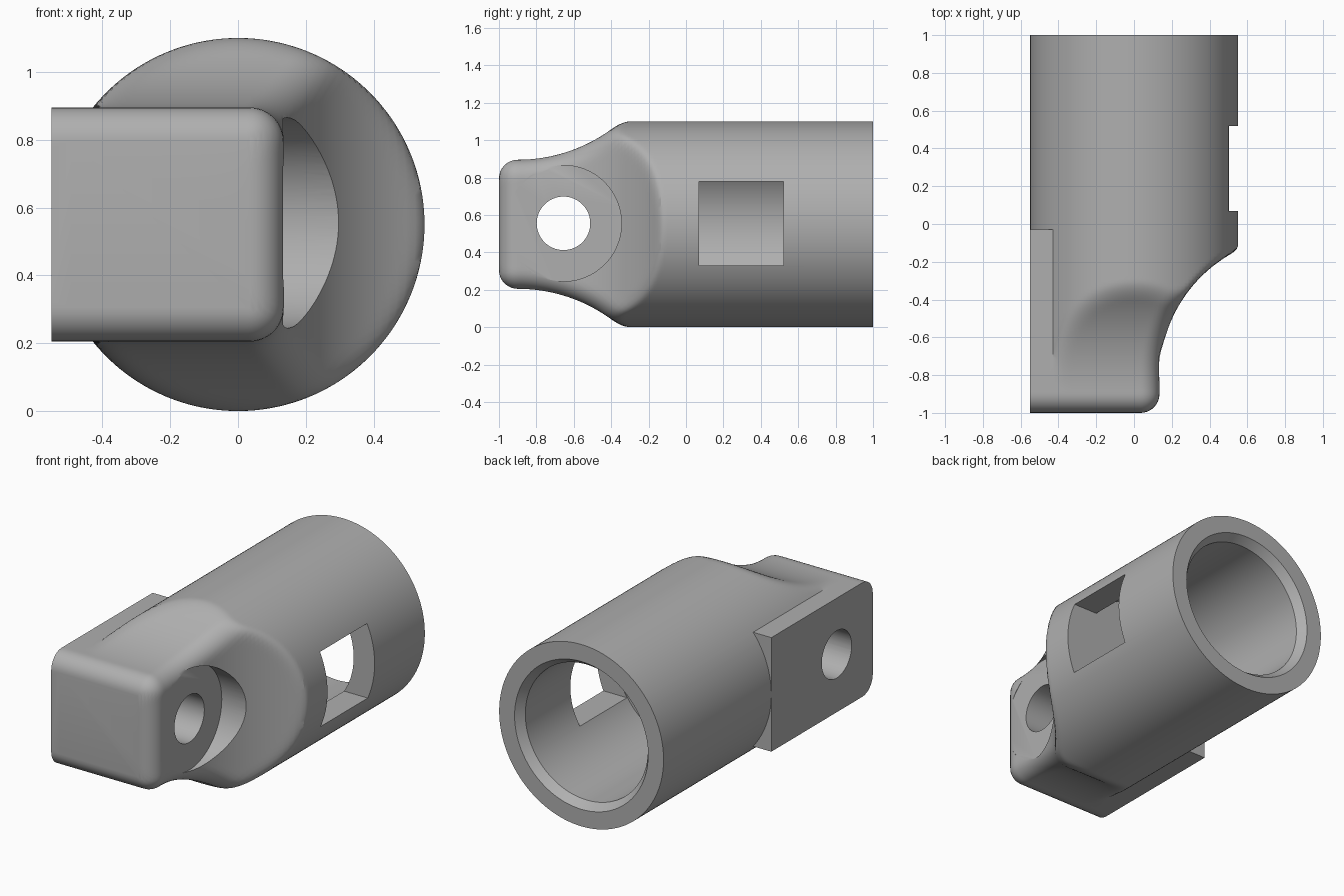
import bpy, bmesh
from math import sin, cos, atan2, sqrt, pi, radians
from mathutils import Matrix, Vector

if "Cube" in bpy.data.objects:
    bpy.data.objects.remove(bpy.data.objects["Cube"])

grey = bpy.data.materials.new("plain_grey")
grey.use_nodes = True
grey.diffuse_color = (0.43, 0.43, 0.43, 1)
grey.node_tree.nodes["Principled BSDF"].inputs["Base Color"].default_value = grey.diffuse_color

R = 0.55            # barrel radius, also the height of its axis
HALF = 0.345        # half height of the lug
SIDE = 0.135        # right face of the lug
FILLET = 0.1
STEP = -0.03        # rear end of the flat pad


def add_object(name, bm):
    bmesh.ops.recalc_face_normals(bm, faces=bm.faces)
    mesh = bpy.data.meshes.new(name)
    bm.to_mesh(mesh)
    bm.free()
    mesh.materials.append(grey)
    obj = bpy.data.objects.new(name, mesh)
    bpy.context.collection.objects.link(obj)
    return obj


def flare(y, start, radius):
    """Concave arc that widens the lug into the barrel."""
    d = min(max(y - start, 0), radius)
    return radius - sqrt(radius ** 2 - d ** 2)


def nose(y):
    """Inset of the rounded front edges."""
    d = max(-(1 - FILLET) - y, 0)
    return FILLET - sqrt(max(FILLET ** 2 - d ** 2, 0))


def radius_at(a, y, padded):
    """Distance from the axis to the skin at angle a."""
    inset = nose(y)
    w = SIDE - inset + flare(y, -0.81, 0.75)
    h = HALF - inset + flare(y, -0.9, 0.85)
    c = FILLET - inset
    ca, sa = cos(a), abs(sin(a))
    r = min(w / ca if ca > 1e-6 else 9, h / sa if sa > 1e-6 else 9)
    if r * ca > w - c and r * sa > h - c:        # rounded long edge
        b = ca * (w - c) + sa * (h - c)
        r = b + sqrt(max(b * b - (w - c) ** 2 - (h - c) ** 2 + c * c, 0))
    k = 0.045                                    # soft blend into the barrel
    mix = max(k - abs(r - R), 0) / k
    r = min(r, R) - mix * mix * k / 4
    if padded and ca < -1e-6:                    # flat pad on one side
        r = max(r, min(R / -ca, (HALF - inset) / sa if sa > 1e-6 else 9))
    return r


def ring_angles(y):
    """Angles with exact stops at the pad's crease and corner."""
    crease = pi - atan2(HALF, sqrt(R ** 2 - HALF ** 2))
    corner = pi - atan2(HALF - nose(y), R)
    stops = [(0, crease, 60), (crease, corner, 6), (corner, pi, 12)]
    half = [a + (b - a) * i / n for a, b, n in stops for i in range(n)]
    return half + [pi] + [-a for a in reversed(half[1:])]


# Body: one skin lofted along the barrel axis
stations = [(-1 + FILLET * (1 - cos(pi / 2 * i / 8)), True) for i in range(8)]
stations += [(-0.9 + (STEP + 0.9) * i / 50, True) for i in range(51)]
stations += [(STEP, False), (1, False)]
bm = bmesh.new()
rings = []
for y, padded in stations:
    ring = []
    for a in ring_angles(y):
        r = radius_at(a, y, padded)
        ring.append(bm.verts.new((r * cos(a), y, R + r * sin(a))))
    rings.append(ring)
for r0, r1 in zip(rings, rings[1:]):
    for i in range(len(r0)):
        j = (i + 1) % len(r0)
        bm.faces.new((r0[i], r0[j], r1[j], r1[i]))
bm.faces.new(rings[0])
bm.faces.new(rings[-1])
bmesh.ops.remove_doubles(bm, verts=bm.verts, dist=1e-5)
body = add_object("socket_body", bm)


# Cutters
def lathe(name, profile, origin, axis, segments=96):
    """Closed solid from (distance, radius) pairs along an axis."""
    bm = bmesh.new()
    rot = Vector((0, 0, 1)).rotation_difference(Vector(axis)).to_matrix().to_4x4()
    loops = [[bm.verts.new((r * cos(2 * pi * i / segments), r * sin(2 * pi * i / segments), d))
              for i in range(segments)] for d, r in profile]
    for l0, l1 in zip(loops, loops[1:]):
        for i in range(segments):
            j = (i + 1) % segments
            bm.faces.new((l0[i], l0[j], l1[j], l1[i]))
    bm.faces.new(loops[0])
    bm.faces.new(loops[-1])
    bm.transform(Matrix.Translation(origin) @ rot)
    return add_object(name, bm)


def box(name, lo, hi):
    bm = bmesh.new()
    bmesh.ops.create_cube(bm, size=1)
    lo, hi = Vector(lo), Vector(hi)
    bm.transform(Matrix.Translation((lo + hi) / 2) @ Matrix.Diagonal((*(hi - lo), 1)))
    return add_object(name, bm)


pivot = (0, -0.655, 0.555)
cutters = [
    lathe("bore_cutter", [(0.066, 0.41), (0.95, 0.41), (1, 0.447), (1.1, 0.447)],
          (0, 0, R), (0, 1, 0)),
    box("window_cutter", (0.2, 0.07, 0.33), (0.8, 0.52, 0.78)),
    lathe("counterbore_cutter", [(SIDE - 0.002, 0.31), (0.8, 0.31)], pivot, (1, 0, 0)),
    lathe("pivot_hole_cutter", [(-0.8, 0.143), (0.8, 0.143)], pivot, (1, 0, 0), 64),
]

bpy.ops.object.select_all(action="DESELECT")
body.select_set(True)
bpy.context.view_layer.objects.active = body
for cutter in cutters:
    mod = body.modifiers.new(cutter.name, "BOOLEAN")
    mod.operation = "DIFFERENCE"
    mod.solver = "EXACT"
    mod.object = cutter
    bpy.ops.object.modifier_apply(modifier=mod.name)
for cutter in cutters:
    bpy.data.objects.remove(cutter)

bpy.ops.object.shade_smooth_by_angle(angle=radians(30))
